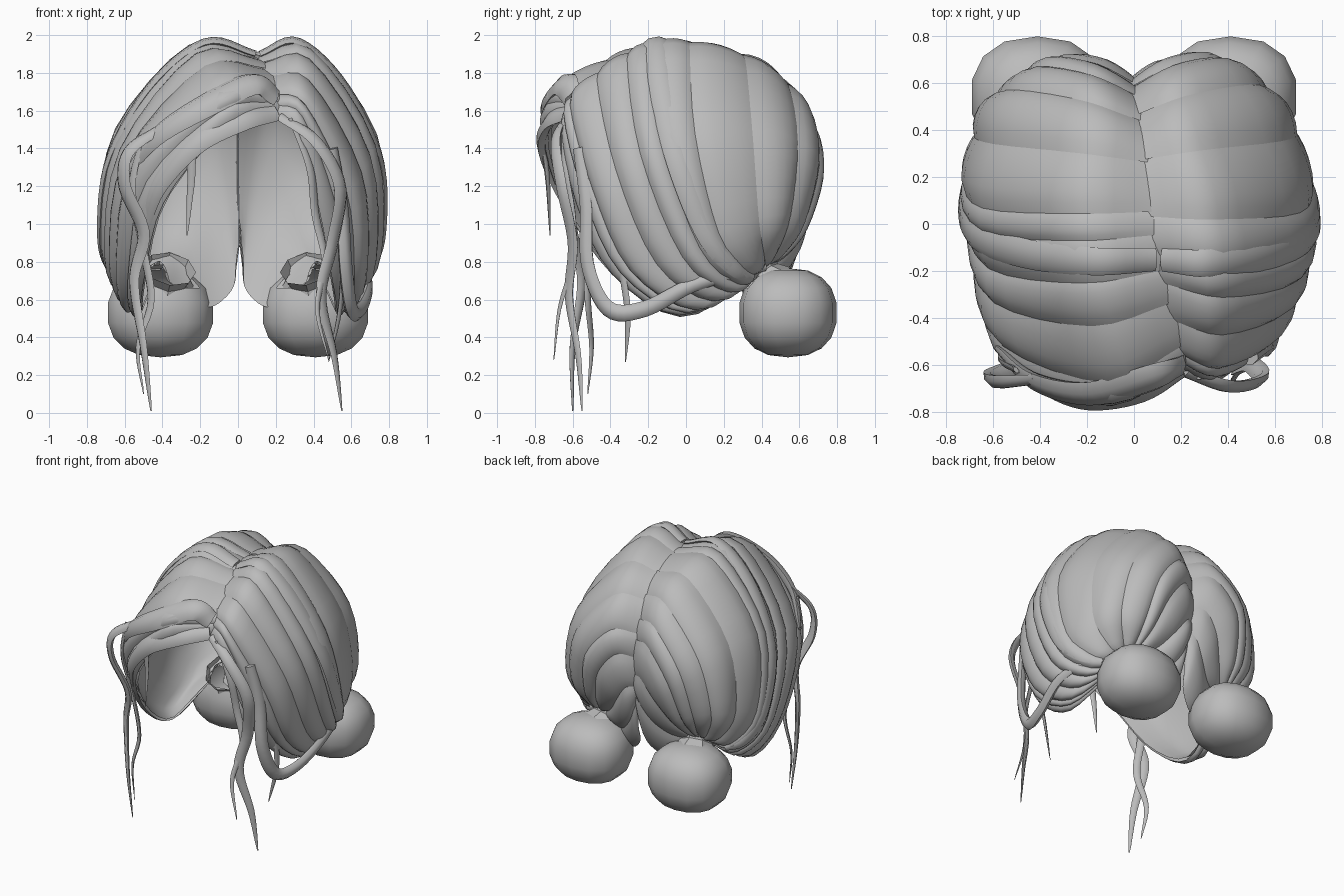
import bpy, bmesh, math, random
from mathutils import Vector

random.seed(4)
if "Cube" in bpy.data.objects:
    bpy.data.objects.remove(bpy.data.objects["Cube"])

hair = bpy.data.materials.new("hair grey")
hair.use_nodes = True
grey = (0.5, 0.5, 0.5, 1)
hair.diffuse_color = grey
hair.node_tree.nodes["Principled BSDF"].inputs["Base Color"].default_value = grey


def make_object(name, bm, angle=50):
    bmesh.ops.recalc_face_normals(bm, faces=bm.faces)
    mesh = bpy.data.meshes.new(name)
    bm.to_mesh(mesh)
    bm.free()
    mesh.materials.append(hair)
    obj = bpy.data.objects.new(name, mesh)
    bpy.context.collection.objects.link(obj)
    bpy.ops.object.select_all(action='DESELECT')
    obj.select_set(True)
    bpy.context.view_layer.objects.active = obj
    bpy.ops.object.shade_smooth_by_angle(angle=math.radians(angle))


def spline(points, t):
    """Smooth curve through evenly spaced points, t from 0 to 1."""
    n = len(points) - 1
    t = min(max(t, 0), 1) * n
    i = min(int(t), n - 1)
    f = t - i
    b, c = points[i], points[i + 1]
    a = points[i - 1] if i else b * 2 - c
    d = points[i + 2] if i + 2 <= n else c * 2 - b
    return (b * 2 + (c - a) * f + (a * 2 - b * 5 + c * 4 - d) * f * f
            + (b * 3 - a - c * 3 + d) * f ** 3) * 0.5


def add_grid(bm, rows, closed=False):
    grid = [[bm.verts.new(p) for p in row] for row in rows]
    for r, s in zip(grid, grid[1:]):
        for j in range(len(r) if closed else len(r) - 1):
            k = (j + 1) % len(r)
            bm.faces.new((r[j], r[k], s[k], s[j]))
    return grid


def vectors(rows):
    return [[Vector(p) for p in row] for row in rows]


# Guide strands run from the parting to the bun, ordered front to back
front_left = vectors([
    [(.2, -.62, 1.57), (.32, -.67, 1.5), (.43, -.59, 1.1), (.5, -.4, .73), (.53, -.05, .51), (.45, .3, .67)],
    [(.19, -.53, 1.72), (.37, -.6, 1.66), (.6, -.48, 1.2), (.64, -.28, .76), (.6, .05, .55), (.46, .34, .7)],
])
front_right = vectors([
    [(.2, -.62, 1.57), (-.1, -.76, 1.47), (-.4, -.66, 1.11), (-.5, -.4, .73), (-.52, -.05, .51), (-.45, .3, .67)],
    [(.2, -.55, 1.72), (-.1, -.72, 1.7), (-.55, -.56, 1.3), (-.64, -.28, .8), (-.6, .05, .55), (-.46, .34, .7)],
])
back = vectors([
    [(.12, -.2, 1.88), (.38, -.26, 1.91), (.71, -.2, 1.4), (.74, .02, .84), (.62, .25, .65), (.47, .38, .72)],
    [(.07, .1, 1.9), (.35, .1, 1.94), (.7, .12, 1.5), (.75, .22, .98), (.62, .36, .76), (.47, .41, .75)],
    [(.03, .4, 1.79), (.24, .47, 1.81), (.56, .52, 1.47), (.64, .51, 1.05), (.54, .47, .84), (.45, .44, .77)],
    [(0, .59, 1.52), (.16, .68, 1.54), (.36, .71, 1.31), (.42, .63, 1), (.42, .53, .85), (.42, .45, .78)],
    [(0, .62, 1.15), (.07, .66, 1.14), (.16, .64, 1.02), (.25, .57, .89), (.33, .5, .81), (.4, .42, .76)],
    [(.01, .55, .9), (.02, .53, .7), (.09, .48, .59), (.18, .43, .55), (.29, .39, .61), (.38, .36, .68)],
])


def mirrored(row):
    part = row[0].x
    return [Vector((-p.x + 2 * part * (1 - j / 5) ** 2, p.y, p.z)) for j, p in enumerate(row)]


def surface(keys, u, v):
    return spline([spline(k, v) for k in keys], u)


def surface_normal(keys, u, v):
    e = 0.02
    v = min(max(v, 0.03), 0.95)
    u = min(max(u, 0.02), 0.98)
    du = surface(keys, u + e, v) - surface(keys, u - e, v)
    dv = surface(keys, u, v + e) - surface(keys, u, v - e)
    n = du.cross(dv).normalized()
    return n if n.dot(surface(keys, u, v) - Vector((0, 0, 1.1))) > 0 else -n


def raised(keys, side, u, v, lift):
    """Point above the guide surface, carried over the parting at its top."""
    p = surface(keys, u, v) + surface_normal(keys, u, v) * lift
    p.x -= side * 0.02 * max(0, 1 - 6 * v)
    return p


def hair_half(name, keys, side, locks=13):
    """Overlapping swept locks, each an arched strip along the guides."""
    widths = [random.uniform(0.6, 1.4) for _ in range(locks)]
    total, start = sum(widths), 0
    bm = bmesh.new()
    for width in widths:
        a, b = start / total, min((start + width * 1.15) / total, 1)
        start += width
        height = random.uniform(0.02, 0.04)
        rows = []
        for i in range(21):
            v = i / 20
            fade = 0.25 + 0.75 * math.sin(math.pi * v) ** 0.6
            row = []
            for j in range(7):
                w = j / 6
                lift = height * fade * math.sin(math.pi * w) ** 0.7 - 0.012 - 0.012 * w
                row.append(raised(keys, side, a + (b - a) * w, v, lift))
            rows.append(row)
        add_grid(bm, rows)
    make_object(name, bm, 40)


def lining(name, keys, side):
    """Smooth inner layer under the locks."""
    bm = bmesh.new()
    add_grid(bm, [[raised(keys, side, i / 24, j / 16, -0.028) for i in range(25)] for j in range(17)])
    make_object(name, bm, 60)


def strand(name, points, width, thickness=0.5, tip=0.1):
    """Flattened tapering tube along a smooth path."""
    path = [Vector(p) for p in points]
    steps = len(path) * 5
    rows = []
    for i in range(steps + 1):
        t = i / steps
        p = spline(path, t)
        tangent = (spline(path, t + 0.02) - spline(path, t - 0.02)).normalized()
        out = (p - Vector((0, 0, min(p.z, 1.1)))).normalized()
        side = tangent.cross(out).normalized()
        out = side.cross(tangent)
        r = width * (tip + (1 - tip) * math.sin(math.pi * (0.2 + 0.8 * t)) ** 0.8)
        rows.append([p + side * r * math.cos(k * math.pi / 3)
                     + out * r * thickness * math.sin(k * math.pi / 3) for k in range(6)])
    bm = bmesh.new()
    grid = add_grid(bm, rows, closed=True)
    bm.faces.new(grid[0])
    bm.faces.new(grid[-1])
    make_object(name, bm, 60)


# Two swept halves, each lined and with a raised lock that hugs the crown
halves = ((1, "left", front_left + back), (-1, "right", front_right + [mirrored(r) for r in back]))
for side, name, keys in halves:
    hair_half(name + "_hair", keys, side)
    lining(name + "_hair_lining", keys, side)
    crown = [raised(keys, side, 0.31 + 0.012 * i, 0.02 + 0.14 * i, 0) for i in range(7)]
    strand(name + "_crown_lock", crown, .065, .35, .3)

# Loose strands round the face
strand("left_long_strand", [(.22, -.63, 1.57), (.41, -.69, 1.44), (.54, -.66, 1.2), (.5, -.6, .9),
                            (.44, -.62, .62), (.51, -.57, .3), (.55, -.55, .01)], .042)
strand("left_inner_strand", [(.28, -.65, 1.56), (.38, -.64, 1.3), (.41, -.6, 1.05), (.46, -.6, .8),
                             (.42, -.67, .55), (.48, -.7, .28)], .025)
strand("left_short_strand", [(.56, -.36, .85), (.54, -.31, .55), (.48, -.32, .27)], .02)
strand("right_long_strand", [(-.42, -.66, 1.5), (-.58, -.67, 1.38), (-.6, -.65, 1.2), (-.5, -.6, .95),
                             (-.55, -.55, .7), (-.5, -.6, .35), (-.46, -.6, .01)], .045)
strand("right_outer_strand", [(-.5, -.62, 1.47), (-.56, -.58, 1.2), (-.51, -.53, .9),
                              (-.46, -.52, .6), (-.53, -.5, .35), (-.5, -.52, .1)], .028)
strand("right_fringe_strand", [(-.02, -.73, 1.5), (-.22, -.75, 1.42), (-.25, -.73, 1.2),
                               (-.27, -.72, .94)], .025)
# Looped lock swept back to the left bun
strand("left_looped_lock", [(.5, -.57, 1.4), (.55, -.53, 1.1), (.57, -.52, .78), (.6, -.41, .55),
                            (.65, -.22, .55), (.69, .02, .67), (.64, .24, .73), (.5, .42, .77)], .045, .7, .4)
# Rolls that lift the fringe beside the parting
strand("upper_fringe_roll", [(.2, -.6, 1.67), (.08, -.65, 1.74), (-.18, -.72, 1.62), (-.42, -.67, 1.47),
                             (-.58, -.53, 1.28)], .08, .5, .3)
strand("lower_fringe_roll", [(.2, -.62, 1.59), (.02, -.72, 1.55), (-.22, -.75, 1.43), (-.42, -.67, 1.2),
                             (-.5, -.54, .95)], .07, .45, .3)

# Buns, open towards the head, and the gathered necks that join them to it
for side, name, keys in halves:
    centre = Vector((side * .41, .54, .53))
    axis = Vector((side * -.15, -.55, .7)).normalized()
    bm = bmesh.new()
    bmesh.ops.create_uvsphere(bm, u_segments=14, v_segments=9, radius=1)
    for vert in bm.verts:
        shape = [math.copysign(abs(c) ** 0.85, c) for c in vert.co]
        vert.co = centre + Vector((shape[0] * .288, shape[1] * .26, shape[2] * .236))
    mouth = [f for f in bm.faces if (f.calc_center_median() - centre).normalized().dot(axis) > 0.9]
    bmesh.ops.delete(bm, geom=mouth, context='FACES')
    make_object(name + "_bun", bm, 32)

    across = axis.cross(Vector((1, 0, 0))).normalized()
    other = axis.cross(across)
    rows = []
    for distance, r in ((.18, .16), (.24, .12), (.3, .14)):
        rows.append([centre + axis * distance + (across * math.cos(k * math.pi / 4)
                     + other * math.sin(k * math.pi / 4)) * r for k in range(8)])
    bm = bmesh.new()
    add_grid(bm, rows, closed=True)
    make_object(name + "_bun_neck", bm, 30)
